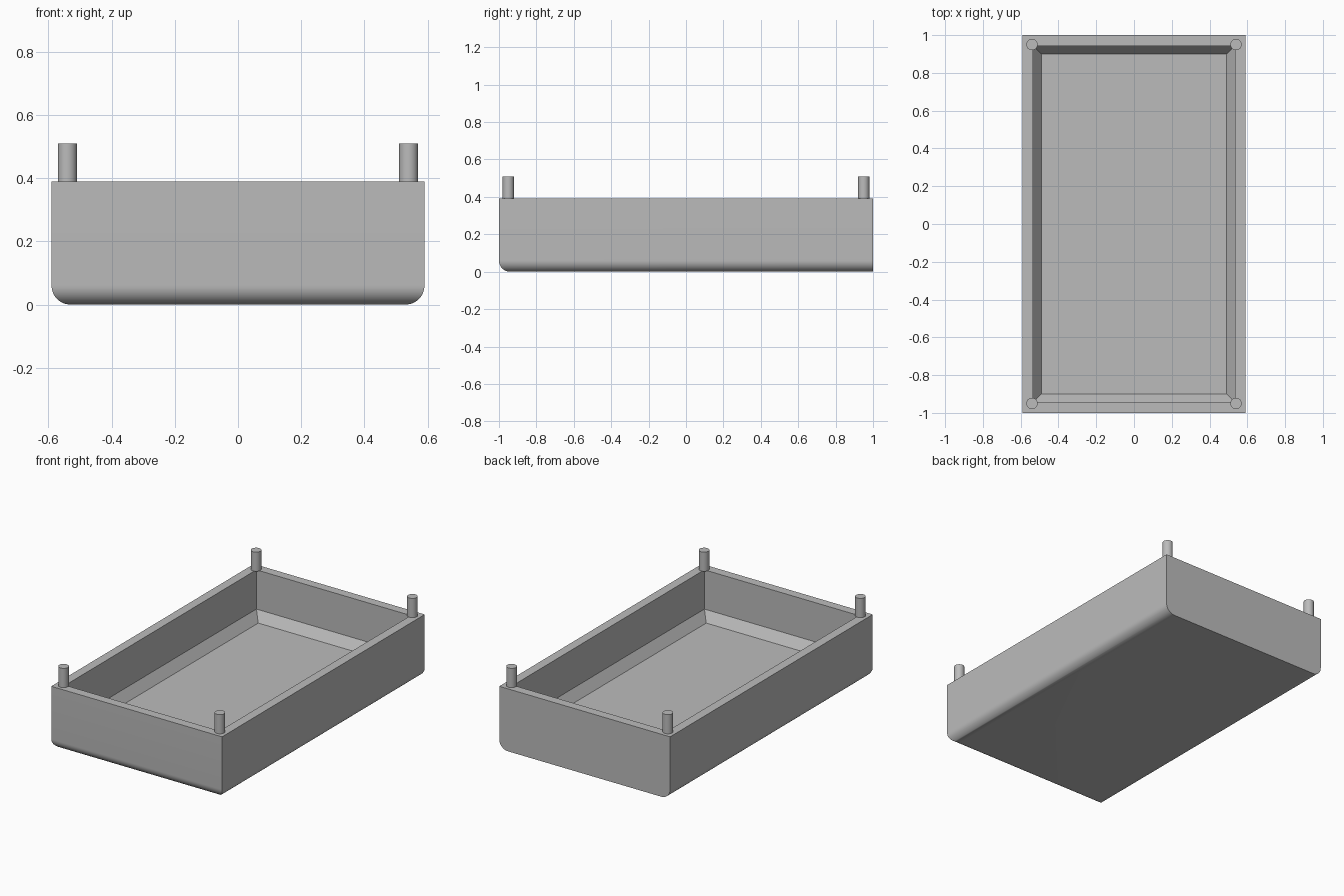
import bpy
import bmesh
import math
from mathutils import Matrix, Vector

cube = bpy.data.objects.get("Cube")
if cube:
    bpy.data.objects.remove(cube, do_unlink=True)

WIDTH, LENGTH, HEIGHT = 1.18, 2.0, 0.39
WALL, CHAMFER, ROUND = 0.08, 0.06, 0.06
FLOOR = 0.085
PIN_RADIUS, PIN_HEIGHT, PIN_INSET = 0.03, 0.12, 0.05

grey = bpy.data.materials.new("plain grey")
grey.use_nodes = True
colour = (0.5, 0.5, 0.5, 1)
grey.diffuse_color = colour
grey.node_tree.nodes["Principled BSDF"].inputs["Base Color"].default_value = colour


def add_object(name, bm):
    mesh = bpy.data.meshes.new(name)
    bm.to_mesh(mesh)
    bm.free()
    mesh.materials.append(grey)
    obj = bpy.data.objects.new(name, mesh)
    bpy.context.collection.objects.link(obj)
    bpy.ops.object.select_all(action='DESELECT')
    obj.select_set(True)
    bpy.context.view_layer.objects.active = obj
    bpy.ops.object.shade_smooth_by_angle(angle=math.radians(30))
    return obj


# Tray block
bm = bmesh.new()
bmesh.ops.create_cube(bm, size=1, matrix=Matrix.Translation((0, 0, HEIGHT / 2))
                      @ Matrix.Diagonal((WIDTH, LENGTH, HEIGHT, 1)))

# Rounded lower edges on the front and both sides; the back stays square
lower = [e for e in bm.edges
         if all(v.co.z < 0.01 for v in e.verts)
         and not all(v.co.y > 0 for v in e.verts)]
bmesh.ops.bevel(bm, geom=lower, offset=ROUND, offset_type='OFFSET',
                segments=12, profile=0.5, affect='EDGES')

# Rim, straight inner walls and sloped border around the floor
bm.normal_update()
top = max(bm.faces, key=lambda f: f.calc_center_median().z)
bmesh.ops.inset_region(bm, faces=[top], thickness=WALL)
depth = HEIGHT - FLOOR - CHAMFER
well = bmesh.ops.extrude_discrete_faces(bm, faces=[top])["faces"][0]
bmesh.ops.translate(bm, verts=well.verts, vec=Vector((0, 0, -depth)))
bm.normal_update()
bmesh.ops.inset_region(bm, faces=[well], thickness=CHAMFER, depth=-CHAMFER)
add_object("tray", bm)

# Corner pins
for side, sx in (("left", 1), ("right", -1)):
    for end, sy in (("front", -1), ("back", 1)):
        bm = bmesh.new()
        place = Matrix.Translation((sx * (WIDTH / 2 - PIN_INSET),
                                    sy * (LENGTH / 2 - PIN_INSET),
                                    HEIGHT + PIN_HEIGHT / 2))
        bmesh.ops.create_cone(bm, cap_ends=True, segments=32, radius1=PIN_RADIUS,
                              radius2=PIN_RADIUS, depth=PIN_HEIGHT, matrix=place)
        add_object(f"{end}_{side}_pin", bm)
